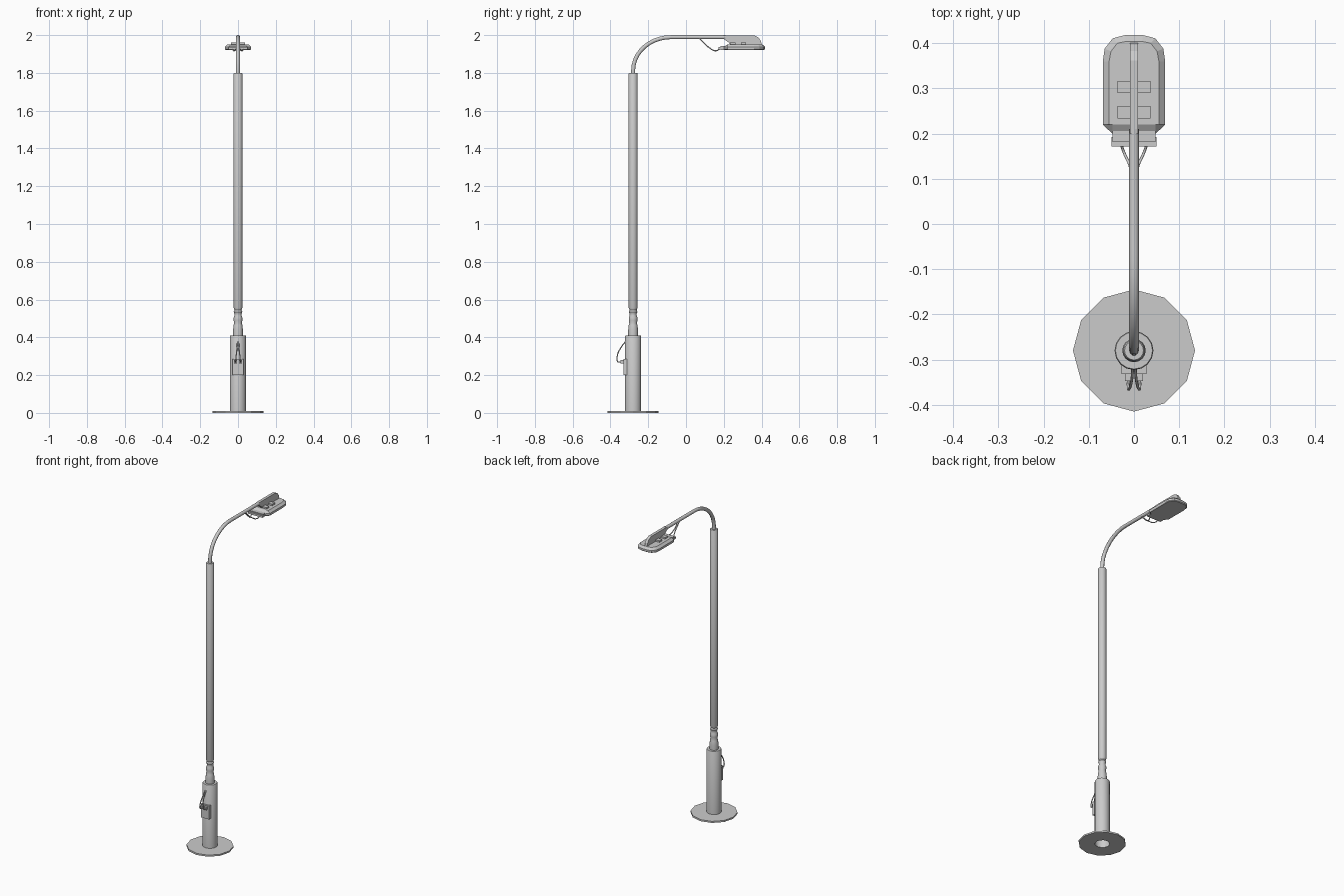
import bpy, bmesh, math

if "Cube" in bpy.data.objects:
    bpy.data.objects.remove(bpy.data.objects["Cube"])

PY = -0.28  # pole axis in y


def finish(name, bm, smooth=None, recalc=True):
    if recalc:
        bmesh.ops.recalc_face_normals(bm, faces=bm.faces)
    me = bpy.data.meshes.new(name)
    bm.to_mesh(me)
    bm.free()
    ob = bpy.data.objects.new(name, me)
    bpy.context.collection.objects.link(ob)
    if smooth:
        shade(ob, smooth)
    return ob


def shade(ob, angle=40):
    bpy.ops.object.select_all(action='DESELECT')
    ob.select_set(True)
    bpy.context.view_layer.objects.active = ob
    bpy.ops.object.shade_smooth_by_angle(angle=math.radians(angle))


def loft(name, rings, cap_start=True, cap_end=True, closed=False, smooth=None):
    """Skin a list of equal-length vertex rings."""
    bm = bmesh.new()
    vs = [[bm.verts.new(p) for p in r] for r in rings]
    n = len(vs[0])
    pairs = list(zip(vs, vs[1:])) + ([(vs[-1], vs[0])] if closed else [])
    for a, b in pairs:
        for i in range(n):
            j = (i + 1) % n
            bm.faces.new((a[i], a[j], b[j], b[i]))
    if cap_start and not closed:
        bm.faces.new(vs[0][::-1])
    if cap_end and not closed:
        bm.faces.new(vs[-1])
    return finish(name, bm, smooth)


def circle(r, z, n):
    return [(r * math.cos(math.tau * i / n), PY + r * math.sin(math.tau * i / n), z)
            for i in range(n)]


def box(name, x0, x1, y0, y1, z0, z1):
    return loft(name, [[(x0, y0, z), (x1, y0, z), (x1, y1, z), (x0, y1, z)] for z in (z0, z1)])


def tube(name, pts, r, res=6, sides=2, handles=None):
    """Round tube along a bezier path, turned into a mesh."""
    cu = bpy.data.curves.new(name, 'CURVE')
    cu.dimensions = '3D'
    cu.bevel_depth, cu.bevel_resolution, cu.resolution_u = r, sides, res
    cu.use_fill_caps = True
    sp = cu.splines.new('BEZIER')
    sp.bezier_points.add(len(pts) - 1)
    for i, p in enumerate(pts):
        b = sp.bezier_points[i]
        b.co = p
        if handles:
            b.handle_left_type = b.handle_right_type = 'FREE'
            b.handle_left, b.handle_right = handles[i]
        else:
            b.handle_left_type = b.handle_right_type = 'AUTO'
    ob = bpy.data.objects.new(name, cu)
    bpy.context.collection.objects.link(ob)
    bpy.ops.object.select_all(action='DESELECT')
    ob.select_set(True)
    bpy.context.view_layer.objects.active = ob
    bpy.ops.object.convert(target='MESH')
    shade(bpy.context.object, 50)


# Twelve-sided ground flange with a hole for the pole
loft("base_flange", [circle(0.135, 0, 12), circle(0.135, 0.01, 12),
                     circle(0.042, 0.01, 12), circle(0.042, 0, 12)], closed=True)

# Pole: wide foot, ringed neck, long slim shaft
profile = [(0.043, 0), (0.043, 0.405), (0.041, 0.409), (0.026, 0.409), (0.026, 0.44),
           (0.023, 0.465), (0.02, 0.475), (0.023, 0.49), (0.023, 0.505), (0.019, 0.515),
           (0.019, 0.525), (0.023, 0.535), (0.019, 0.545), (0.024, 0.558),
           (0.024, 1.795), (0.021, 1.80)]
loft("pole", [circle(r, z, 16) for r, z in profile], cap_start=False, smooth=35)

# Curved arm
arm = [(0, PY, 1.79), (0, PY, 1.81), (0, -0.08, 1.989), (0, 0.21, 1.989)]
tube("arm", arm, 0.011, 10, 3, [
    ((0, PY, 1.78), (0, PY, 1.80)),
    ((0, PY, 1.80), (0, PY, 1.915)),
    ((0, -0.185, 1.989), (0, 0.0, 1.989)),
    ((0, 0.12, 1.989), (0, 0.22, 1.989))])

# Fin that carries the lamp head
fin = [(0.20, 1.979), (0.20, 1.998), (0.362, 1.998), (0.383, 1.988),
       (0.397, 1.968), (0.403, 1.94), (0.242, 1.94), (0.225, 1.962)]
loft("lamp_fin", [[(x, y, z) for y, z in fin] for x in (-0.009, 0.009)])


# Lamp housing: rounded front, sloped rear
def outline(half, z):
    return [(x, y, z) for x, y in half] + [(-x, y, z) for x, y in reversed(half)]


rim = [(0.048, 0.20), (0.069, 0.22), (0.069, 0.36), (0.065, 0.388), (0.047, 0.411), (0.02, 0.418)]
top = [(0.048, 0.22), (0.055, 0.22), (0.055, 0.36), (0.051, 0.382), (0.037, 0.400), (0.018, 0.404)]
under = [(x * 0.96, 0.31 + (y - 0.31) * 0.96) for x, y in rim]
loft("lamp_housing", [outline(under, 1.922), outline(rim, 1.926),
                      outline(rim, 1.938), outline(top, 1.951)])

# Rear terminal block of the lamp, stepped
box("lamp_terminal", -0.048, 0.048, 0.182, 0.225, 1.922, 1.942)
box("lamp_terminal_lip", -0.05, 0.05, 0.172, 0.192, 1.924, 1.936)

# Clamps across the housing
for i, y in enumerate((0.234, 0.290)):
    box(f"lamp_clamp_{i}", -0.036, 0.036, y, y + 0.027, 1.945, 1.961)

# Junction box on the pole foot
box("junction_box", -0.028, 0.028, -0.332, -0.305, 0.20, 0.285)

# Paired cables and plugs, mirrored left and right
for side, s in (("left", -1), ("right", 1)):
    tube(f"lamp_cable_{side}", [(s * 0.004, 0.07, 1.984), (s * 0.008, 0.125, 1.932),
                                (s * 0.022, 0.158, 1.917), (s * 0.030, 0.180, 1.928)], 0.003)
    box(f"junction_plug_{side}", s * 0.013 - 0.007, s * 0.013 + 0.007,
        -0.347, -0.328, 0.262, 0.28)
    tube(f"junction_cable_{side}", [(s * 0.003, -0.32, 0.378), (s * 0.005, -0.345, 0.345),
                                    (s * 0.010, -0.364, 0.300), (s * 0.013, -0.360, 0.270),
                                    (s * 0.013, -0.343, 0.271)], 0.003)
